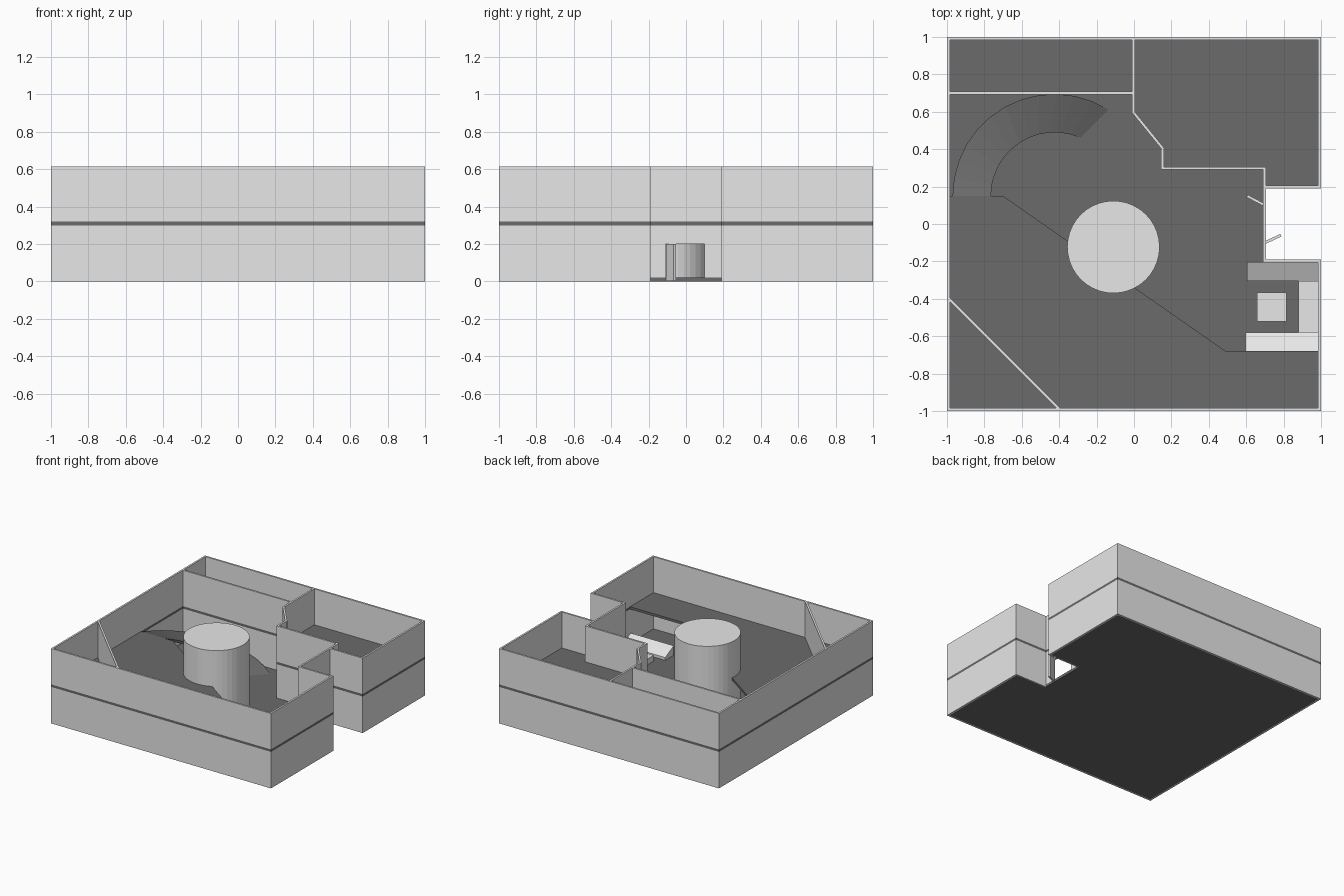
import bpy, bmesh, math
from mathutils import Vector

if "Cube" in bpy.data.objects:
    bpy.data.objects.remove(bpy.data.objects["Cube"])


def mat(name, v):
    m = bpy.data.materials.new(name)
    m.diffuse_color = (v, v, v, 1)
    m.use_nodes = True
    m.node_tree.nodes["Principled BSDF"].inputs["Base Color"].default_value = m.diffuse_color
    return m


LIGHT = mat("light_grey", 0.8)
DARK = mat("dark_grey", 0.147)
T = 0.015                                   # wall thickness
Z_FLOOR, Z_BAND, Z_UP, Z_TOP = 0.022, 0.30, 0.32, 0.615


def finish(name, bm, material):
    bmesh.ops.recalc_face_normals(bm, faces=bm.faces)
    me = bpy.data.meshes.new(name)
    bm.to_mesh(me)
    bm.free()
    me.materials.append(material)
    ob = bpy.data.objects.new(name, me)
    bpy.context.collection.objects.link(ob)
    return ob


def add_prism(bm, pts, z0, z1):
    """Extrude an outline; z1 may be one height or one per corner."""
    tops = z1 if isinstance(z1, (list, tuple)) else [z1] * len(pts)
    lo = [bm.verts.new((x, y, z0)) for x, y in pts]
    hi = [bm.verts.new((x, y, z)) for (x, y), z in zip(pts, tops)]
    bm.faces.new(lo[::-1])
    bm.faces.new(hi)
    n = len(pts)
    for i in range(n):
        j = (i + 1) % n
        bm.faces.new((lo[i], lo[j], hi[j], hi[i]))


def prism(name, pts, z0, z1, material):
    bm = bmesh.new()
    add_prism(bm, pts, z0, z1)
    return finish(name, bm, material)


def rect(x0, x1, y0, y1):
    return [(x0, y0), (x1, y0), (x1, y1), (x0, y1)]


def walls(name, paths, z0, z1, material, t=T, ext=T / 2):
    """Thin boxes along each polyline."""
    bm = bmesh.new()
    for path in paths:
        for a, b in zip(path, path[1:]):
            a, b = Vector(a), Vector(b)
            d = (b - a).normalized()
            n = Vector((-d.y, d.x)) * t / 2
            a, b = a - d * ext, b + d * ext
            add_prism(bm, [tuple(p) for p in (a - n, b - n, b + n, a + n)], z0, z1)
    return finish(name, bm, material)


E = 1 - T / 2
outer = [[(0.697, 0.198), (E, 0.198), (E, E), (-E, E), (-E, -E), (E, -E),
          (E, -0.198), (0.697, -0.198)]]
partitions = [
    [(-E, 0.7), (-0.003, 0.7)],
    [(-0.003, E), (-0.003, 0.597), (0.153, 0.405), (0.153, 0.298),
     (0.697, 0.298), (0.697, 0.198)],
    [(-0.984, -0.404), (-0.404, -0.984)],
]
entrance = [[(0.697, 0.198), (0.697, -0.198)]]

# Ground floor slab, fitted between the outer walls
F = 1 - T
prism("ground_floor", [(-F, -F), (F, -F), (F, -0.2), (0.705, -0.2), (0.705, 0.2),
                       (F, 0.2), (F, F), (-F, F)], 0, Z_FLOOR, DARK)

# Ground storey walls
walls("lower_outer_walls", outer, 0, Z_BAND, LIGHT)
closet = [[(-E, 0.0), (-0.8, 0.0), (-0.8, -0.2), (-0.984, -0.39)]]
walls("lower_partitions", partitions + closet, 0.002, Z_BAND, LIGHT)

# Entrance wall with doorway, lintel and two open leaves
walls("entrance_wall", [[(0.697, 0.198), (0.697, 0.10)], [(0.697, -0.11), (0.697, -0.198)]],
      Z_FLOOR, Z_BAND, LIGHT, ext=0)
walls("entrance_lintel", [[(0.697, 0.10), (0.697, -0.11)]], 0.2, Z_BAND, LIGHT, ext=0)
walls("door_leaves", [[(0.69, 0.105), (0.605, 0.15)], [(0.70, -0.10), (0.785, -0.06)]],
      0.002, 0.2, LIGHT, ext=0)

# Upper floor: dark band under every wall plus two floor areas
walls("floor_band", outer + partitions + entrance, Z_BAND, Z_UP, DARK)
prism("upper_floor_front", [(-F, -F), (F, -F), (F, -0.68), (0.49, -0.68),
                            (-0.7, 0.15), (-F, 0.15)], Z_BAND, Z_UP, DARK)
prism("upper_floor_back", [(-F, F), (-F, 0.7), (0, 0.7), (0, 0.6), (0.15, 0.405),
                           (0.15, 0.3), (0.7, 0.3), (0.7, 0.2), (F, 0.2), (F, F)],
      Z_BAND, Z_UP, DARK)

# Upper storey walls
walls("upper_walls", outer + partitions + entrance, Z_UP, Z_TOP, LIGHT)

# Round core
N = 40
prism("round_core", [(-0.11 + 0.247 * math.cos(2 * math.pi * i / N),
                      -0.123 + 0.247 * math.sin(2 * math.pi * i / N)) for i in range(N)],
      0.002, Z_TOP, LIGHT)

# Curved ramp from the ground floor up to the front upper floor
bm = bmesh.new()
STEPS = 12
rings = []
for i in range(STEPS + 1):
    f = i / STEPS
    z = Z_UP + (Z_FLOOR - Z_UP) * f
    ring = []
    for r, end, dz in ((0.34, 66, 0), (0.545, 58, 0), (0.545, 58, -0.02), (0.34, 66, -0.02)):
        a = math.radians(180 + (end - 180) * f)
        ring.append(bm.verts.new((-0.425 + r * math.cos(a), 0.15 + r * math.sin(a), z + dz)))
    rings.append(ring)
for p, q in zip(rings, rings[1:]):
    for k in range(4):
        m = (k + 1) % 4
        bm.faces.new((p[k], p[m], q[m], q[k]))
bm.faces.new(rings[0])
bm.faces.new(rings[-1][::-1])
finish("curved_ramp", bm, DARK)

# Seating group: sloped benches round a low table
LOW, HIGH = 0.045, 0.1
prism("bench_back", rect(0.605, F, -0.305, -0.203), 0.002, [LOW, LOW, HIGH, HIGH], LIGHT)
prism("bench_front", rect(0.595, F, -0.69, -0.58), 0.002, [HIGH, HIGH, LOW, LOW], LIGHT)
prism("bench_side", rect(0.88, F, -0.58, -0.305), 0.002, 0.07, LIGHT)
prism("low_table", rect(0.657, 0.815, -0.52, -0.365), 0.002, 0.07, LIGHT)

# Counter under the front upper floor
prism("counter", rect(-0.15, 0.57, -0.85, -0.77), 0.002, 0.11, LIGHT)
